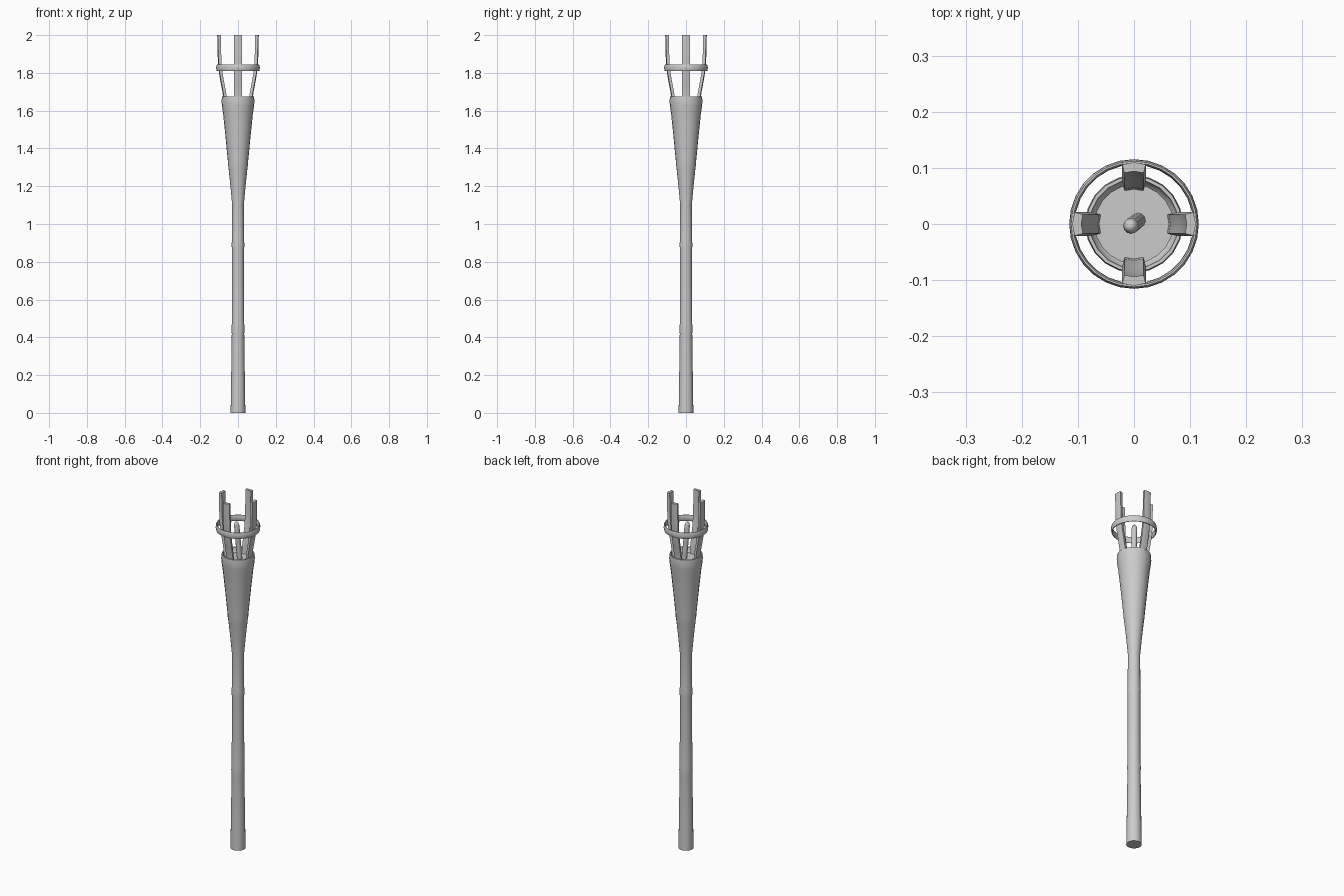
import bpy, bmesh
from math import sin, cos, pi

if "Cube" in bpy.data.objects:
    bpy.data.objects.remove(bpy.data.objects["Cube"])


def finish(name, bm, angle=40):
    bmesh.ops.recalc_face_normals(bm, faces=bm.faces)
    me = bpy.data.meshes.new(name)
    bm.to_mesh(me)
    bm.free()
    ob = bpy.data.objects.new(name, me)
    bpy.context.collection.objects.link(ob)
    bpy.ops.object.select_all(action='DESELECT')
    ob.select_set(True)
    bpy.context.view_layer.objects.active = ob
    bpy.ops.object.shade_smooth_by_angle(angle=angle * pi / 180)
    return ob


def skin(bm, loops, caps=True, closed=False):
    """Bridge equal-length loops of points into a surface."""
    rows = [[bm.verts.new(p) for p in loop] for loop in loops]
    n = len(rows[0])
    pairs = list(zip(rows, rows[1:])) + ([(rows[-1], rows[0])] if closed else [])
    for a, b in pairs:
        for i in range(n):
            j = (i + 1) % n
            bm.faces.new((a[i], a[j], b[j], b[i]))
    if caps and not closed:
        bm.faces.new(rows[0])
        bm.faces.new(rows[-1])


def circle(r, z, n, x=0, y=0):
    return [(x + r * cos(2 * pi * i / n), y + r * sin(2 * pi * i / n), z)
            for i in range(n)]


# bamboo pole: slight swelling at each node, flared cup with sunken floor
pole = [(.039, 0), (.036, .2), (.033, .42), (.035, .445), (.033, .47),
        (.032, .65), (.032, .865), (.034, .89), (.032, .915), (.031, 1.1),
        (.040, 1.2), (.050, 1.295), (.053, 1.315), (.054, 1.335),
        (.066, 1.46), (.079, 1.585), (.085, 1.625), (.087, 1.65),
        (.085, 1.676), (.079, 1.676), (.077, 1.655), (.070, 1.648)]
bm = bmesh.new()
skin(bm, [circle(r, z, 20) for r, z in pole])
finish("bamboo_pole", bm)

# four split bamboo prongs, curved across and bowing outward
path = [(.068, 1.645), (.071, 1.69), (.082, 1.75), (.091, 1.80),
        (.096, 1.85), (.0985, 1.92), (.100, 2.0)]
section = [(-.009, -.017), (-.006, 0), (-.009, .017),
           (.006, .021), (.010, 0), (.006, -.021)]
for k, side in enumerate(("right", "back", "left", "front")):
    c, s = cos(k * pi / 2), sin(k * pi / 2)
    bm = bmesh.new()
    skin(bm, [[((r + u) * c - v * s, (r + u) * s + v * c, z)
               for u, v in section] for r, z in path])
    finish("prong_" + side, bm)

# binding hoop around the prongs
hoop = [(.1105 + .005 * cos(2 * pi * i / 10), 1.827 + .018 * sin(2 * pi * i / 10))
        for i in range(10)]
bm = bmesh.new()
skin(bm, [circle(r, z, 28) for r, z in hoop], closed=True)
finish("binding_hoop", bm, 60)

# wick: slightly leaning rod with a rounded tip
wick = [(.014, 1.64, 0), (.014, 1.74, .5), (.014, 1.835, .95),
        (.011, 1.848, 1), (.005, 1.855, 1)]
bm = bmesh.new()
skin(bm, [circle(r, z, 12, .007 - .013 * t, .006 - .010 * t) for r, z, t in wick])
finish("wick", bm, 60)
